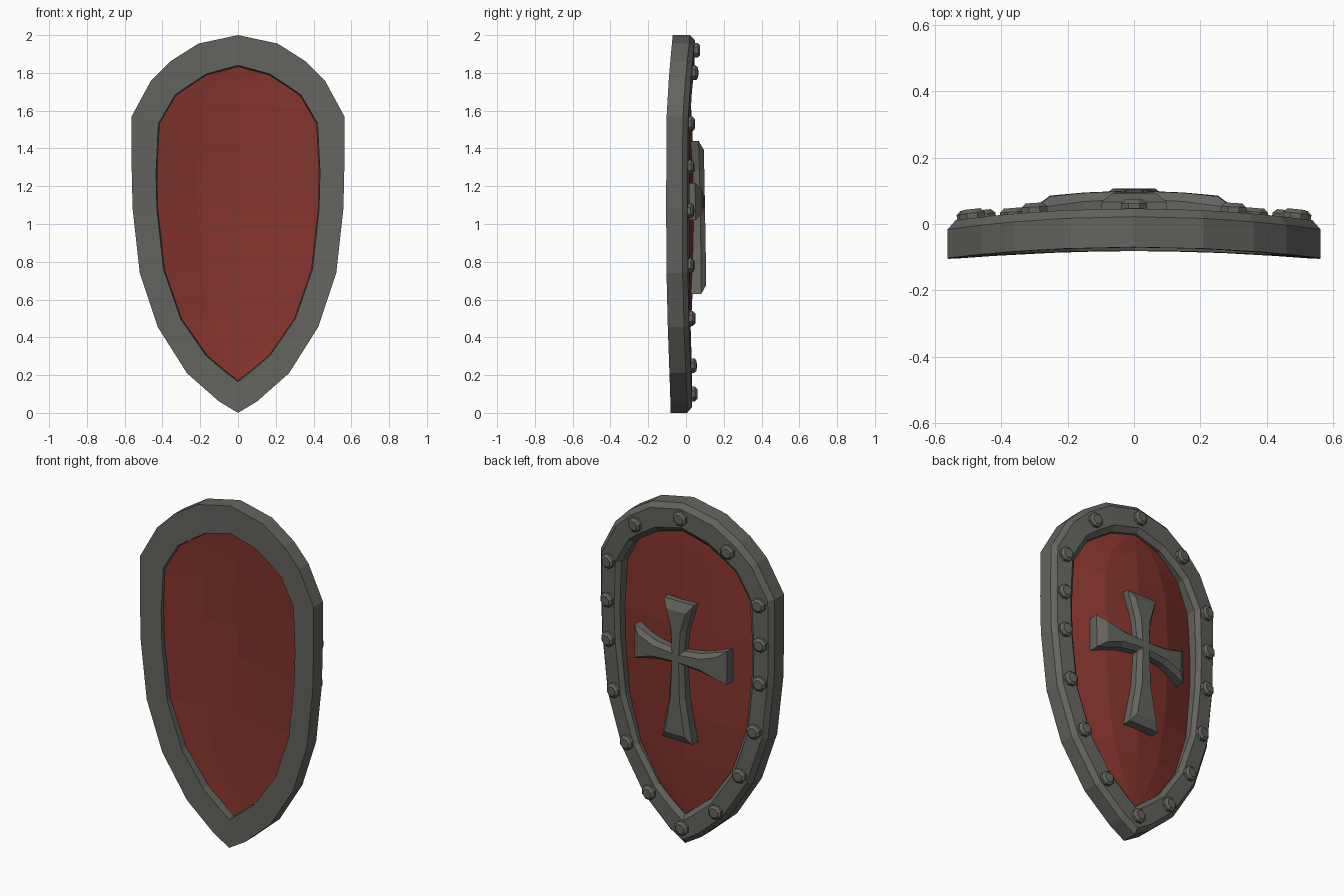
import bpy, bmesh, math
from mathutils import Vector

cube = bpy.data.objects.get("Cube")
if cube:
    bpy.data.objects.remove(cube)


def material(name, rgb):
    m = bpy.data.materials.new(name)
    m.use_nodes = True
    m.diffuse_color = (*rgb, 1)
    bsdf = next(n for n in m.node_tree.nodes if n.type == 'BSDF_PRINCIPLED')
    bsdf.inputs["Base Color"].default_value = (*rgb, 1)
    return m


iron = material("dark_iron", (0.125, 0.125, 0.113))
red = material("deep_red", (0.235, 0.035, 0.026))


def finish(name, bm, mat):
    bmesh.ops.recalc_face_normals(bm, faces=bm.faces)
    mesh = bpy.data.meshes.new(name)
    bm.to_mesh(mesh)
    bm.free()
    mesh.materials.append(mat)
    obj = bpy.data.objects.new(name, mesh)
    bpy.context.collection.objects.link(obj)
    return obj


def loft(bm, rings, closed=False):
    """Join matching rings of points with quads and return the vertex rings."""
    vs = [[bm.verts.new(p) for p in ring] for ring in rings]
    pairs = list(zip(vs, vs[1:])) + ([(vs[-1], vs[0])] if closed else [])
    for a, b in pairs:
        for i in range(len(a)):
            j = (i + 1) % len(a)
            bm.faces.new((a[i], a[j], b[j], b[i]))
    return vs


# Half outlines from the top down to the tip, as (x, z)
OUTER = [(0, 2), (.21, 1.955), (.36, 1.86), (.46, 1.76), (.563, 1.57), (.563, 1.3),
         (.558, 1.08), (.52, .74), (.425, .455), (.27, .21), (.1, .06), (0, 0)]
INNER = [(0, 1.835), (.165, 1.79), (.25, 1.735), (.33, 1.68), (.417, 1.53), (.43, 1.27),
         (.425, 1.08), (.39, .76), (.3, .5), (.165, .305), (.07, .225), (0, .17)]


def mirrored(half):
    return half + [(-x, z) for x, z in half[-2:0:-1]]


def rim_back(x, z):
    return -.07 - .095 * x * x - .006 * (2 - z)


def rim_front(x, z):
    return .047 - .11 * x * x - .008 * (2 - z)


# Rim: section swept around the outline, chamfered on both front edges
def rim_ring(t, surface, offset):
    ring = []
    for (ox, oz), (ix, iz) in zip(mirrored(OUTER), mirrored(INNER)):
        x, z = ox + (ix - ox) * t, oz + (iz - oz) * t
        ring.append((x, surface(x, z) + offset, z))
    return ring


bm = bmesh.new()
loft(bm, [rim_ring(0, rim_back, 0), rim_ring(0, rim_front, -.025),
          rim_ring(.17, rim_front, 0), rim_ring(.82, rim_front, 0),
          rim_ring(1, rim_front, -.022), rim_ring(.97, rim_back, 0)], closed=True)
finish("rim", bm, iron)


# Panel: thin strongly curved shell made of vertical strips
def panel_front(x, z):
    return .045 - .5 * x * x - .055 * (z - 1.05) ** 2


def panel_back(x, z):
    return -.4 * x * x - .05 * (z - 1.05) ** 2


bm = bmesh.new()
for surface in (panel_front, panel_back):
    rows = [[bm.verts.new((x * f, surface(x * f, z), z)) for f in (-1, -.5, 0, .5, 1)]
            for x, z in INNER]
    for a, b in zip(rows, rows[1:]):
        for i in range(4):
            bm.faces.new((a[i], a[i + 1], b[i + 1], b[i]))
bmesh.ops.remove_doubles(bm, verts=bm.verts, dist=1e-5)
edges = [e for e in bm.edges if e.is_boundary]
bmesh.ops.bridge_loops(bm, edges=edges)
finish("panel", bm, red)

# Cross: four flared arms with a bevelled face
HUB_Z = 1.12
ARMS = [((1, 0), .3), ((0, 1), .32), ((-1, 0), .3), ((0, -1), .49)]


def cross_ring(end_cut, end_w, mid_w, hub, height, bend):
    ring = []
    for (dx, dz), length in ARMS:
        end, mid = length - end_cut, length * .5
        for u, v in ((mid, -mid_w), (end, -end_w), (end, end_w), (mid, mid_w), (hub, hub)):
            x, z = dx * u - dz * v, dz * u + dx * v
            ring.append((x, height - bend * x * x - .018 * z, z + HUB_Z))
    return ring


bm = bmesh.new()
rings = loft(bm, [cross_ring(0, .098, .054, .042, .02, .45),
                  cross_ring(0, .098, .054, .042, .075, .28),
                  cross_ring(.047, .064, .03, .022, .1, .24)])
for r in (rings[0], rings[-1]):
    for k in range(0, 20, 5):
        bm.faces.new((r[k - 1], r[k], r[k + 3], r[k + 4]))
        bm.faces.new(r[k:k + 4])
    bm.faces.new(r[4::5])
finish("cross", bm, iron)

# Rivets: eight-sided studs leaning with the rim surface
RIVETS = [(0, 1.92), (.3, 1.8), (.487, 1.53), (.495, 1.3), (.49, 1.07),
          (.455, .78), (.365, .5), (.215, .25), (0, .1)]
for n, (x, z) in enumerate(mirrored(RIVETS)):
    normal = Vector((.22 * x, 1, 0)).normalized()
    side = normal.cross(Vector((0, 0, 1)))
    centre = Vector((x, rim_front(x, z), z))

    def stud_ring(radius, height):
        return [centre + normal * height + side * radius * math.cos(a)
                + Vector((0, 0, radius * math.sin(a)))
                for a in (math.pi * (2 * i + 1) / 8 for i in range(8))]

    bm = bmesh.new()
    rings = loft(bm, [stud_ring(.042, -.015), stud_ring(.042, .016), stud_ring(.028, .028)])
    bm.faces.new(rings[0])
    bm.faces.new(rings[-1])
    finish(f"rivet_{n + 1}", bm, iron)
